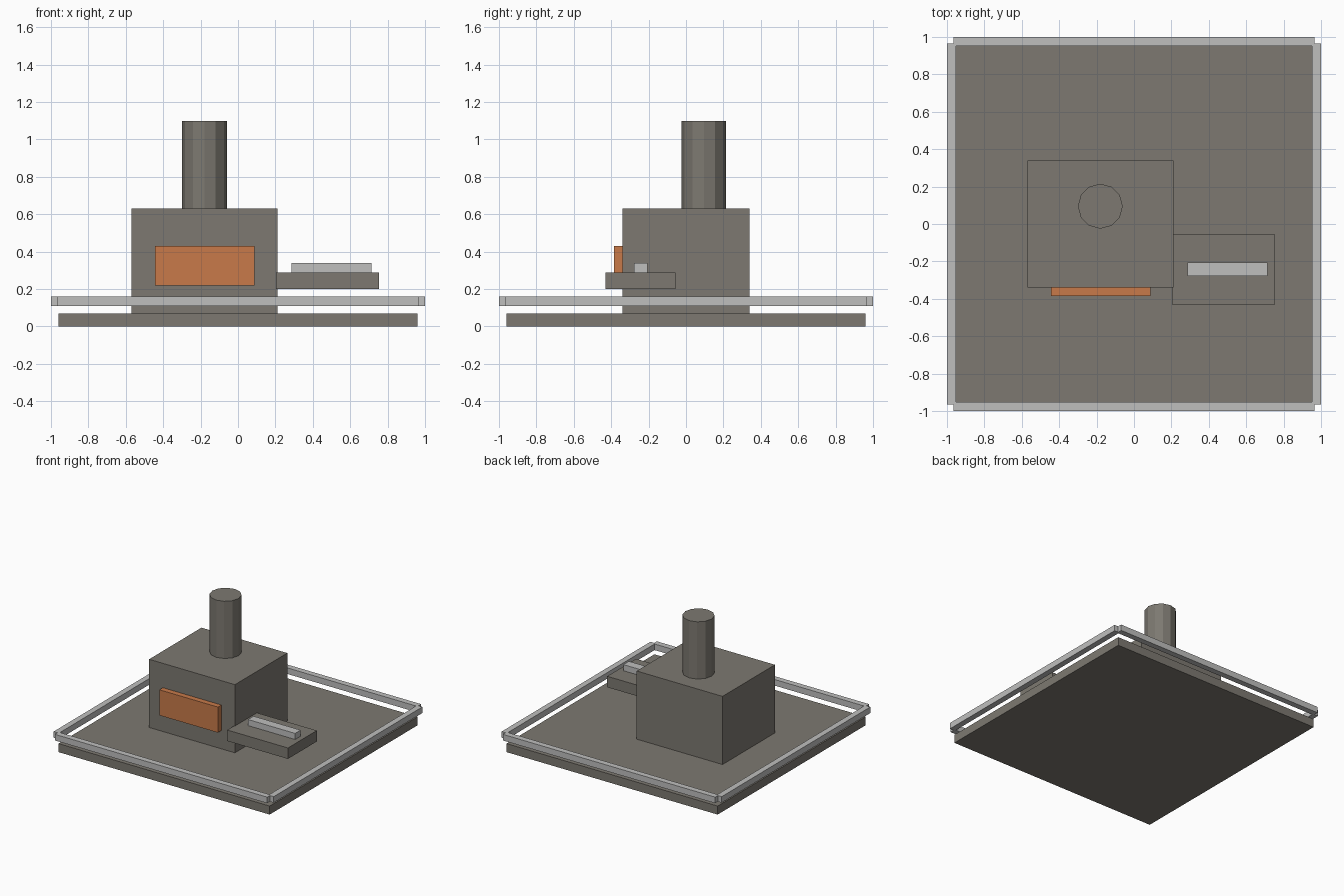
import bpy

if "Cube" in bpy.data.objects:
    bpy.data.objects.remove(bpy.data.objects["Cube"])


def material(name, rgb):
    m = bpy.data.materials.new(name)
    m.diffuse_color = (*rgb, 1)
    m.use_nodes = True
    m.node_tree.nodes["Principled BSDF"].inputs["Base Color"].default_value = m.diffuse_color
    return m


STONE = material("warm grey", (0.205, 0.191, 0.165))
METAL = material("light grey", (0.52, 0.52, 0.515))
ORANGE = material("burnt orange", (0.578, 0.195, 0.068))


def box(name, x, y, z, mat):
    """Box from (min, max) ranges on each axis."""
    bpy.ops.mesh.primitive_cube_add(size=1)
    ob = bpy.context.object
    ob.name = name
    ob.location = [(a + b) / 2 for a, b in (x, y, z)]
    ob.scale = [b - a for a, b in (x, y, z)]
    bpy.ops.object.transform_apply(location=False, rotation=False, scale=True)
    ob.data.materials.append(mat)
    return ob


# Ground slab and main block
box("base_slab", (-0.96, 0.96), (-0.96, 0.96), (0, 0.07), STONE)
box("main_block", (-0.57, 0.21), (-0.34, 0.34), (0.07, 0.63), STONE)

# Chimney
bpy.ops.mesh.primitive_cylinder_add(vertices=12, radius=0.12, depth=0.47,
                                    location=(-0.18, 0.095, 0.865))
chimney = bpy.context.object
chimney.name = "chimney"
chimney.data.materials.append(STONE)

# Front panel
box("front_panel", (-0.445, 0.087), (-0.385, -0.34), (0.22, 0.43), ORANGE)

# Side tray with a bar on top
box("side_tray", (0.203, 0.755), (-0.43, -0.055), (0.20, 0.29), STONE)
box("tray_bar", (0.285, 0.713), (-0.277, -0.205), (0.29, 0.34), METAL)

# Perimeter rails floating above the slab, overlapping at the corners
long, height = (-0.965, 0.965), (0.11, 0.16)
for label, edge in (("front", (-1, -0.952)), ("back", (0.952, 1))):
    box(label + "_rail", long, edge, height, METAL)
for label, edge in (("left", (-1, -0.952)), ("right", (0.952, 1))):
    box(label + "_rail", edge, long, height, METAL)
